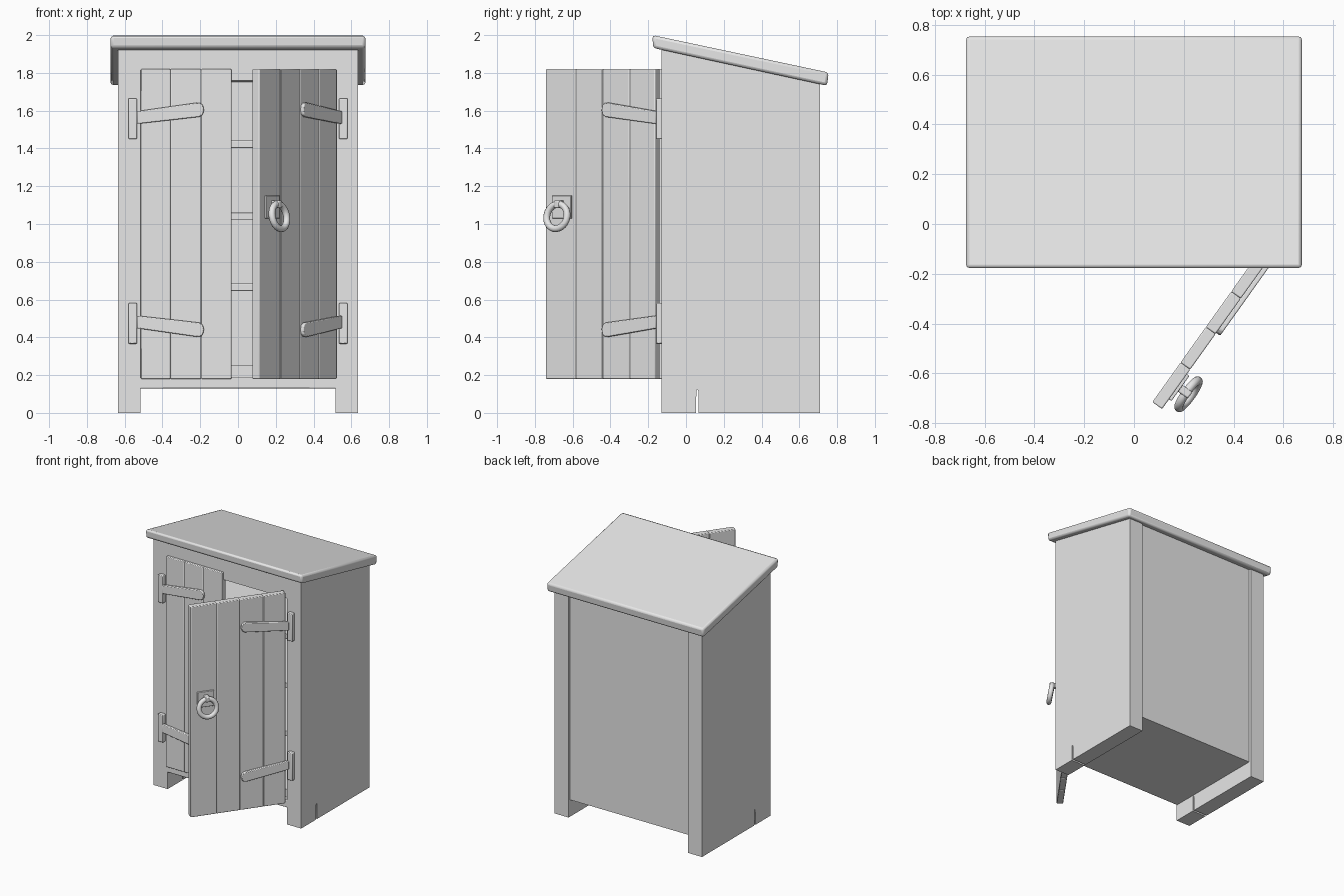
import bpy, bmesh, math
from mathutils import Matrix, Vector

if "Cube" in bpy.data.objects:
    bpy.data.objects.remove(bpy.data.objects["Cube"])

grey = bpy.data.materials.new("plain grey")
grey.diffuse_color = (0.8, 0.8, 0.8, 1)
grey.use_nodes = True
grey.node_tree.nodes["Principled BSDF"].inputs["Base Color"].default_value = grey.diffuse_color


def finish(ob, bevel=0.0, matrix=None):
    ob.data.materials.clear()
    ob.data.materials.append(grey)
    if matrix is not None:
        ob.matrix_world = matrix
    if bevel:
        m = ob.modifiers.new("bevel", 'BEVEL')
        m.width = bevel
        m.segments = 2
    bpy.ops.object.select_all(action='DESELECT')
    bpy.context.view_layer.objects.active = ob
    ob.select_set(True)
    bpy.ops.object.shade_smooth_by_angle(angle=math.radians(35))
    return ob


def from_bmesh(name, bm, bevel=0.0, matrix=None):
    bmesh.ops.recalc_face_normals(bm, faces=bm.faces)
    me = bpy.data.meshes.new(name)
    bm.to_mesh(me)
    bm.free()
    ob = bpy.data.objects.new(name, me)
    bpy.context.collection.objects.link(ob)
    return finish(ob, bevel, matrix)


def boxes(name, spans, bevel=0.0, matrix=None):
    """Each span is (x0, x1, y0, y1, z0, z1)."""
    bm = bmesh.new()
    for x0, x1, y0, y1, z0, z1 in spans:
        mat = (Matrix.Translation(((x0 + x1) / 2, (y0 + y1) / 2, (z0 + z1) / 2))
               @ Matrix.Diagonal((abs(x1 - x0), y1 - y0, z1 - z0, 1)))
        bmesh.ops.create_cube(bm, size=1, matrix=mat)
    return from_bmesh(name, bm, bevel, matrix)


def prism(name, points, depth, bevel=0.0, matrix=None):
    """Extrude a 3D polygon along the depth vector."""
    bm = bmesh.new()
    face = bm.faces.new([bm.verts.new(p) for p in points])
    new = bmesh.ops.extrude_face_region(bm, geom=[face])["geom"]
    bmesh.ops.translate(bm, vec=Vector(depth),
                        verts=[v for v in new if isinstance(v, bmesh.types.BMVert)])
    return from_bmesh(name, bm, bevel, matrix)


# Side walls with a narrow slit between the front leg and the rest
side = [(-0.13, 0), (0.052, 0), (0.055, 0.115), (0.060, 0.125), (0.065, 0.115), (0.067, 0),
        (0.71, 0), (0.71, 1.755), (-0.13, 1.935)]
for s, label in ((-1, "left"), (1, "right")):
    prism(label + "_side_wall", [(s * 0.635, y, z) for y, z in side], (-s * 0.12, 0, 0))

# Sloping roof board
prism("roof", [(-0.675, -0.178, 2.0), (-0.675, -0.174, 1.932),
               (-0.675, 0.747, 1.732), (-0.675, 0.755, 1.802)], (1.35, 0, 0), 0.015)

# Front rails, floor, back panel and shelves
boxes("top_rail", [(-0.52, 0.52, -0.13, -0.07, 1.76, 1.935)])
boxes("bottom_rail", [(-0.52, 0.52, -0.13, -0.07, 0.13, 0.19)], 0.005)
boxes("floor", [(-0.52, 0.52, -0.09, 0.68, 0.13, 0.25)])
boxes("back_panel", [(-0.52, 0.52, 0.65, 0.69, 0.13, 1.765)])
boxes("shelves", [(-0.52, 0.52, -0.06, 0.66, z, z + 0.04) for z in (0.645, 1.02, 1.402)], 0.004)


def door(label, s, widths, matrix):
    """Door in local space: hinge edge at x=0, growing along s, front face at y=0."""
    planks, u = [], 0.0
    for w in widths:
        planks.append((s * u, s * (u + w), 0, 0.048, 0.18, 1.82))
        u += w
    boxes(label + "_door_planks", planks, 0.005, matrix)
    # Slanted strap hinges with rounded ends
    for z, d, pos in ((1.562, 1, "upper"), (0.483, -1, "lower")):
        outline = [(-0.02, -0.032), (0.31, 0.005), (0.328, 0.017), (0.335, 0.04),
                   (0.33, 0.066), (0.315, 0.079), (0.295, 0.08), (-0.02, 0.035)]
        prism(f"{label}_{pos}_strap", [(s * a, 0.003, z + d * b) for a, b in outline],
              (0, -0.022, 0), 0.005, matrix)


door("left", 1, (0.157, 0.163, 0.16), Matrix.Translation((-0.515, -0.15, 0)))
swing = Matrix.Translation((0.525, -0.165, 0)) @ Matrix.Rotation(math.radians(54.5), 4, 'Z')
door("right", -1, (0.165, 0.175, 0.175, 0.195), swing)

# Hinge plates on the posts
for s, label in ((-1, "left"), (1, "right")):
    boxes(label + "_hinge_plates", [(s * 0.535, s * 0.58, -0.16, -0.125, z, z + 0.215)
                                    for z in (0.366, 1.45)], 0.005)

# Handle plate, lug and hanging ring on the open door
boxes("handle_plate", [(-0.662, -0.538, -0.012, 0.004, 1.03, 1.15)], 0.003, swing)
boxes("handle_lug", [(-0.616, -0.584, -0.06, 0, 1.085, 1.125)], 0.006, swing)
bpy.ops.mesh.primitive_torus_add(major_radius=0.066, minor_radius=0.018,
                                 major_segments=32, minor_segments=12)
ring = bpy.context.object
ring.name = "handle_ring"
finish(ring, 0, swing @ Matrix.Translation((-0.6, -0.052, 1.04))
       @ Matrix.Rotation(math.radians(80), 4, 'X'))
